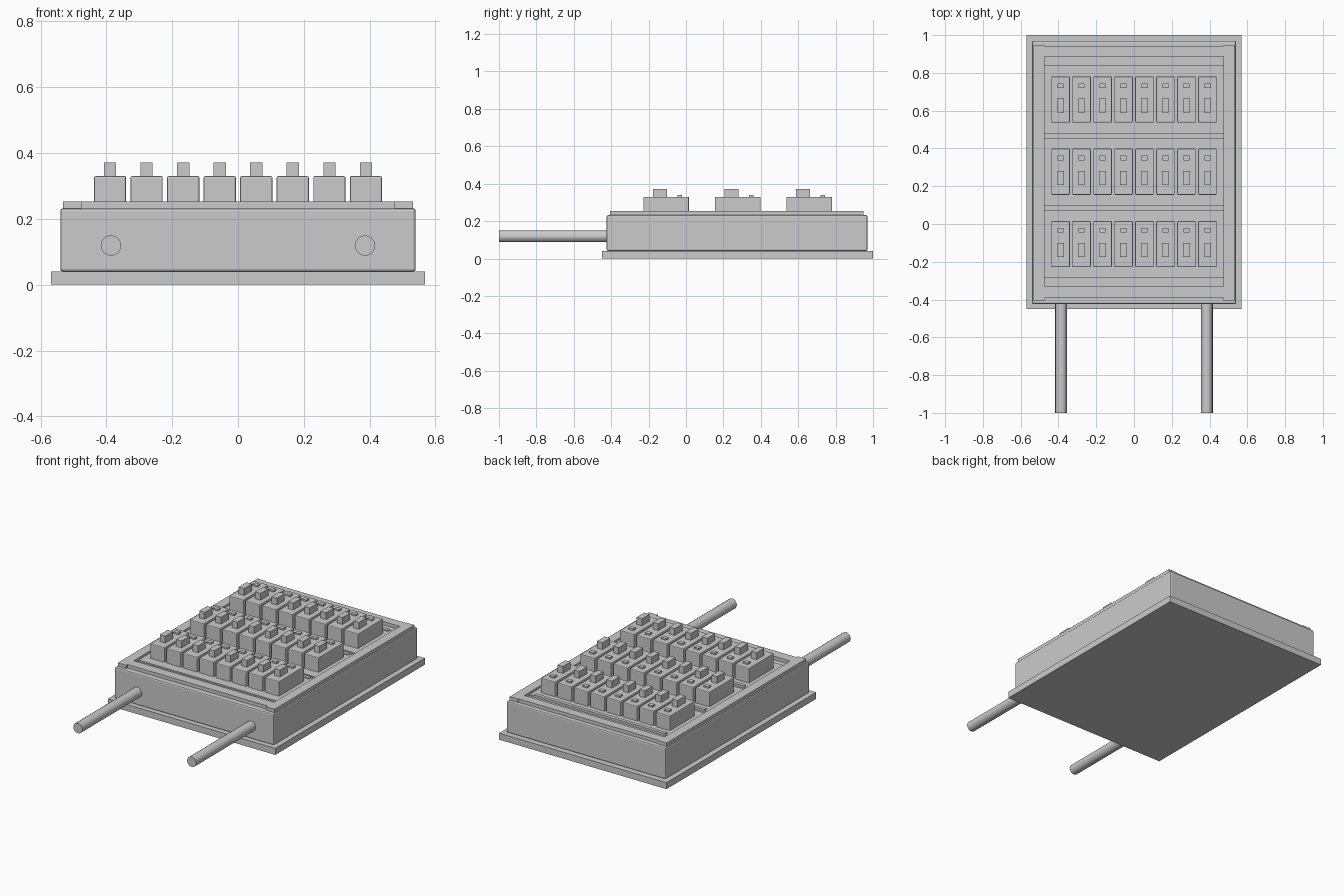
import bpy, math

if "Cube" in bpy.data.objects:
    bpy.data.objects.remove(bpy.data.objects["Cube"])

grey = bpy.data.materials.new("plain grey")
grey.diffuse_color = (0.6, 0.6, 0.6, 1)
grey.use_nodes = True
grey.node_tree.nodes["Principled BSDF"].inputs["Base Color"].default_value = grey.diffuse_color


def box(name, x0, x1, y0, y1, z0, z1, bevel=0):
    """Axis-aligned box given by its limits, with optional rounded edges."""
    v = [(x, y, z) for x in (x0, x1) for y in (y0, y1) for z in (z0, z1)]
    f = [(0, 1, 3, 2), (4, 6, 7, 5), (0, 4, 5, 1),
         (2, 3, 7, 6), (0, 2, 6, 4), (1, 5, 7, 3)]
    mesh = bpy.data.meshes.new(name)
    mesh.from_pydata(v, [], f)
    mesh.materials.append(grey)
    ob = bpy.data.objects.new(name, mesh)
    bpy.context.collection.objects.link(ob)
    if bevel:
        m = ob.modifiers.new("bevel", 'BEVEL')
        m.width = bevel
        m.segments = 2
    return ob


# Back plate and enclosure
box("back_plate", -0.568, 0.568, -0.45, 1.0, 0, 0.04)
box("enclosure", -0.54, 0.54, -0.424, 0.97, 0.04, 0.232, 0.008)

# Raised cover frame
for s, side in ((-1, "left"), (1, "right")):
    xs = sorted((s * 0.475, s * 0.532))
    box(f"frame_{side}", *xs, -0.405, 0.948, 0.225, 0.253)
box("frame_bottom", -0.475, 0.475, -0.392, -0.33, 0.225, 0.253)
box("frame_top", -0.475, 0.475, 0.887, 0.943, 0.225, 0.253)

# Three rows of breakers, each on its own panel
for r in range(3):
    cy = -0.106 + 0.3825 * r
    box(f"row_panel_{r}", -0.475, 0.475, cy - 0.18, cy + 0.18, 0.225, 0.24)
    box(f"label_strip_{r}", -0.445, 0.445, cy + 0.158, cy + 0.18, 0.23, 0.246)
    for c in range(8):
        cx = (c - 3.5) * 0.1111
        n = f"{r}_{c}"
        box("breaker_" + n, cx - 0.049, cx + 0.049,
            cy - 0.122, cy + 0.122, 0.235, 0.33, 0.005)
        box("toggle_" + n, cx - 0.0185, cx + 0.0185,
            cy - 0.07, cy + 0.005, 0.325, 0.372)
        box("indicator_" + n, cx - 0.016, cx + 0.016,
            cy + 0.06, cy + 0.085, 0.325, 0.34)

# Conduits leaving the lower end
for s, side in ((-1, "left"), (1, "right")):
    bpy.ops.mesh.primitive_cylinder_add(
        vertices=16, radius=0.031, depth=0.6,
        location=(s * 0.386, -0.7, 0.119), rotation=(math.pi / 2, 0, 0))
    ob = bpy.context.object
    ob.name = f"conduit_{side}"
    ob.data.materials.append(grey)
